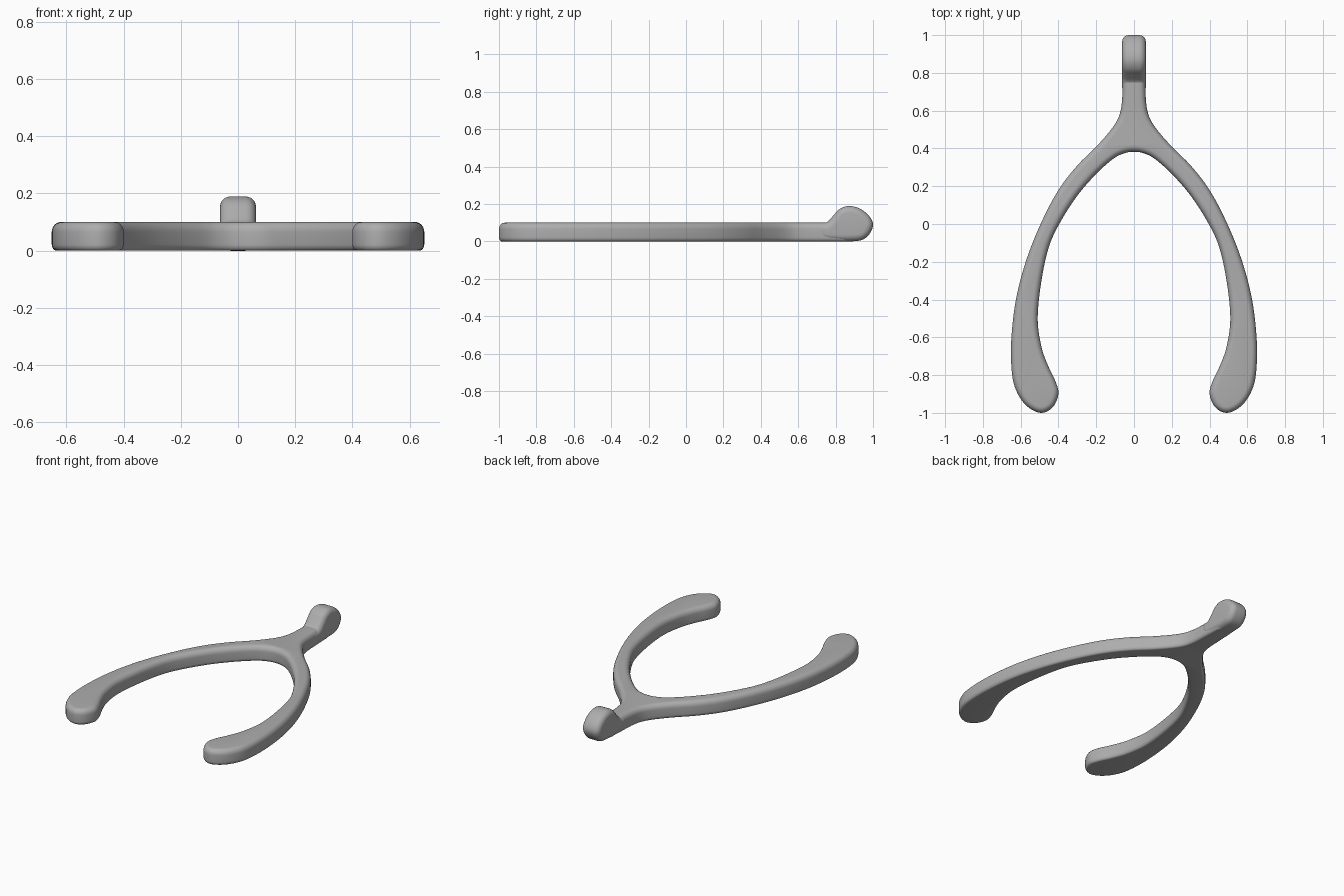
import bpy, bmesh, math
from mathutils import Vector

old = bpy.data.objects.get("Cube")
if old:
    bpy.data.objects.remove(old, do_unlink=True)

grey = bpy.data.materials.new("bone_grey")
grey.use_nodes = True
grey.diffuse_color = (0.42, 0.42, 0.42, 1)
grey.node_tree.nodes["Principled BSDF"].inputs["Base Color"].default_value = grey.diffuse_color


def smooth_loop(points, steps):
    """Closed Catmull-Rom curve through the points."""
    pts = [Vector(p) for p in points]
    n = len(pts)
    loop = []
    for i in range(n):
        a, b, c, d = (pts[(i + k) % n] for k in (-1, 0, 1, 2))
        for s in range(steps):
            t = s / steps
            loop.append(0.5 * (2 * b + (c - a) * t + (2 * a - 5 * b + 4 * c - d) * t ** 2
                               + (3 * b - a - 3 * c + d) * t ** 3))
    return loop


def corner(radius, height, level, sign):
    """Quarter round as (inset, level) pairs, from the cap towards the wall."""
    arc = [math.radians(a) for a in range(0, 91, 15)]
    return [(radius * (1 - math.sin(a)), level + sign * height * (1 - math.cos(a))) for a in arc]


def rounded_slab(name, loop, profile, place):
    """Stack inset copies of a clockwise outline and cap both ends."""
    bm = bmesh.new()
    n = len(loop)
    inward = []
    for i in range(n):
        t = (loop[(i + 1) % n] - loop[i - 1]).normalized()
        inward.append(Vector((t.y, -t.x)))
    rings = []
    for inset, level in profile:
        flat = [p + d * inset for p, d in zip(loop, inward)]
        rings.append([bm.verts.new(place(p.x, p.y, level)) for p in flat])
    for lower, upper in zip(rings, rings[1:]):
        for i in range(n):
            j = (i + 1) % n
            bm.faces.new((lower[i], lower[j], upper[j], upper[i]))
    bm.faces.new(rings[0])
    bm.faces.new(rings[-1])
    bmesh.ops.recalc_face_normals(bm, faces=bm.faces)
    mesh = bpy.data.meshes.new(name)
    bm.to_mesh(mesh)
    bm.free()
    mesh.materials.append(grey)
    obj = bpy.data.objects.new(name, mesh)
    bpy.context.collection.objects.link(obj)
    bpy.ops.object.select_all(action="DESELECT")
    obj.select_set(True)
    bpy.context.view_layer.objects.active = obj
    bpy.ops.object.shade_smooth_by_angle(angle=math.radians(35))
    return obj


# Forked body: left half outline, down the outside and back up the inside
half = [(0.045, 0.87), (0.058, 0.77), (0.067, 0.62), (0.1, 0.53), (0.19, 0.42),
        (0.3, 0.31), (0.4, 0.18), (0.49, 0.01), (0.57, -0.19), (0.625, -0.4),
        (0.65, -0.62), (0.645, -0.8), (0.615, -0.9), (0.56, -0.97), (0.49, -1.0),
        (0.43, -0.97), (0.4, -0.9), (0.415, -0.835), (0.455, -0.75), (0.49, -0.65),
        (0.51, -0.5), (0.49, -0.3), (0.45, -0.12), (0.39, 0.01), (0.3, 0.15),
        (0.2, 0.265), (0.11, 0.345), (0.05, 0.375)]
outline = half + [(0, 0.382)] + [(-x, y) for x, y in reversed(half)]
body_profile = corner(0.016, 0.022, 0, 1) + corner(0.032, 0.035, 0.1, -1)[::-1]
rounded_slab("forked_body", smooth_loop(outline, 5), body_profile,
             lambda u, v, w: (u, v, w))

# Raised knob at the end of the stem, drawn in side profile
knob = [(0.7, 0.085), (0.75, 0.1), (0.785, 0.135), (0.82, 0.172), (0.87, 0.189),
        (0.93, 0.175), (0.98, 0.135), (1.0, 0.09), (0.985, 0.045), (0.95, 0.012),
        (0.9, 0.001), (0.8, 0.001), (0.72, 0.015)]
knob_profile = corner(0.036, 0.036, -0.063, 1) + corner(0.036, 0.036, 0.063, -1)[::-1]
rounded_slab("end_knob", smooth_loop(knob, 5), knob_profile,
             lambda u, v, w: (w, u, v))
